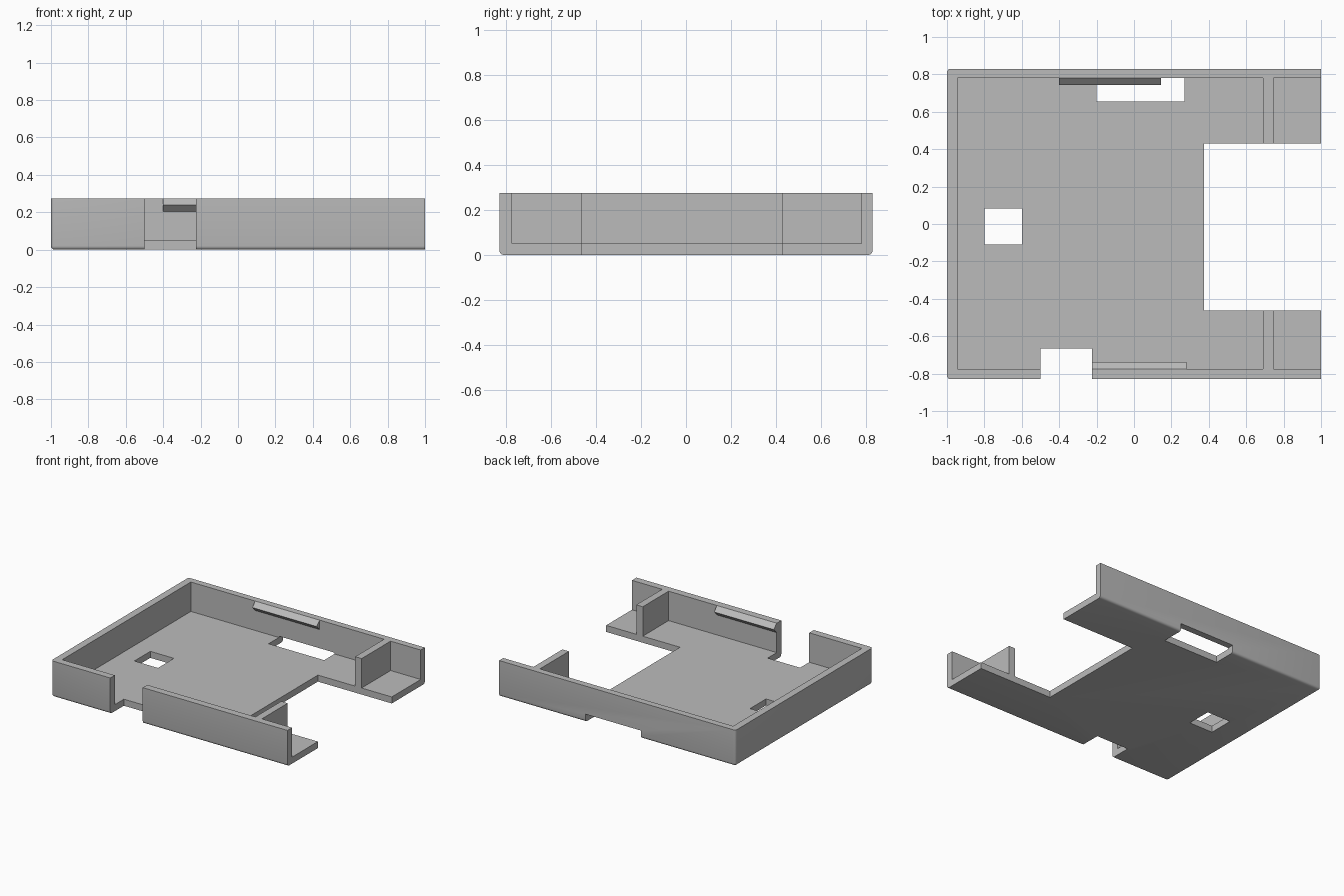
import bpy, bmesh
from mathutils import Vector

if "Cube" in bpy.data.objects:
    bpy.data.objects.remove(bpy.data.objects["Cube"], do_unlink=True)

W, D, H = 1.0, 0.83, 0.275      # half width, half depth, height
FLOOR = 0.05

grey = bpy.data.materials.new("light grey plastic")
grey.use_nodes = True
colour = (0.5, 0.5, 0.5, 1)
grey.diffuse_color = colour
grey.node_tree.nodes["Principled BSDF"].inputs["Base Color"].default_value = colour


def add_object(name, bm):
    bmesh.ops.recalc_face_normals(bm, faces=bm.faces)
    mesh = bpy.data.meshes.new(name)
    bm.to_mesh(mesh)
    bm.free()
    mesh.materials.append(grey)
    obj = bpy.data.objects.new(name, mesh)
    bpy.context.collection.objects.link(obj)
    return obj


def box_mesh(x, y, z):
    bm = bmesh.new()
    bmesh.ops.create_cube(bm, size=1)
    for v in bm.verts:
        v.co = Vector(r[0] if c < 0 else r[1] for c, r in zip(v.co, (x, y, z)))
    return bm


def cut(target, name, x, y, z):
    cutter = add_object(name, box_mesh(x, y, z))
    cutter.hide_render = True
    mod = target.modifiers.new(name, 'BOOLEAN')
    mod.operation, mod.solver, mod.object = 'DIFFERENCE', 'EXACT', cutter
    bpy.context.view_layer.objects.active = target
    bpy.ops.object.modifier_apply(modifier=name)
    bpy.data.objects.remove(cutter, do_unlink=True)


# Tray block, rounded along the bottom and at the two closed corners
bm = box_mesh((-W, W), (-D, D), (0, H))
rounded = []
for e in bm.edges:
    a, b = (v.co for v in e.verts)
    bottom = a.z == 0 and b.z == 0 and not (a.x > 0 and b.x > 0)
    corner = a.x < 0 and b.x < 0 and a.z != b.z
    if bottom or corner:
        rounded.append(e)
bmesh.ops.bevel(bm, geom=rounded, offset=0.02, segments=4, profile=0.5,
                affect='EDGES', clamp_overlap=True)
tray = add_object("tray", bm)

# Hollow interior, leaving a thin divider before the open end
cut(tray, "main_cavity", (-0.945, 0.69), (-0.775, 0.78), (FLOOR, 1))
cut(tray, "end_cavity", (0.745, 1.2), (-0.775, 0.78), (FLOOR, 1))

# Openings through the floor and walls
through = (-1, 1)
cut(tray, "end_opening", (0.375, 1.2), (-0.463, 0.43), through)
cut(tray, "front_notch", (-0.5, -0.225), (-1, -0.665), through)
cut(tray, "square_hole", (-0.8, -0.6), (-0.11, 0.083), through)
cut(tray, "back_slot", (-0.2, 0.27), (0.655, 1), (-1, 0.06))

bpy.ops.object.select_all(action='DESELECT')
tray.select_set(True)
bpy.context.view_layer.objects.active = tray
bpy.ops.object.shade_smooth_by_angle()


# Wedge-shaped snap ridges along the inner walls
def snap_ridge(name, x0, x1, wall, inward):
    bm = bmesh.new()
    profile = ((0, H), (0.037, 0.24), (0, 0.203))
    face = bm.faces.new([bm.verts.new((x0, wall + inward * d, z)) for d, z in profile])
    ext = bmesh.ops.extrude_face_region(bm, geom=[face])
    moved = [g for g in ext["geom"] if isinstance(g, bmesh.types.BMVert)]
    bmesh.ops.translate(bm, verts=moved, vec=(x1 - x0, 0, 0))
    # keep the closing cap that the extrusion starts from
    if not any(all(abs(v.co.x - x0) < 1e-5 for v in f.verts) for f in bm.faces):
        bm.faces.new([v for v in bm.verts if abs(v.co.x - x0) < 1e-5])
    return add_object(name, bm)


snap_ridge("back_snap_ridge", -0.4, 0.145, 0.78, -1)
snap_ridge("front_snap_ridge", -0.225, 0.28, -0.775, 1)
